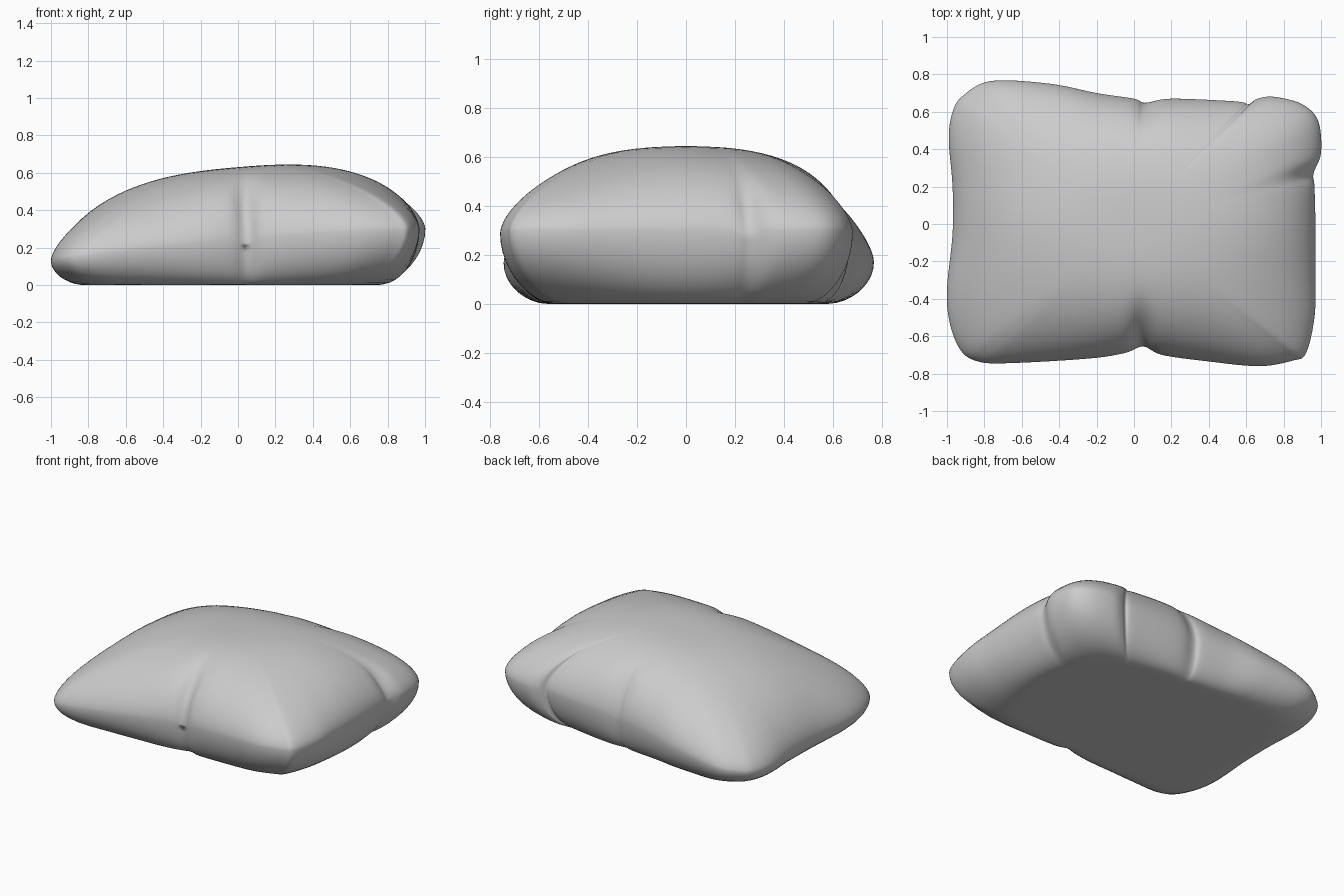
import bpy, bmesh, math
from mathutils import Vector

if "Cube" in bpy.data.objects:
    bpy.data.objects.remove(bpy.data.objects["Cube"])

# Seam outline seen from above, counter-clockwise, including the pinched folds
OUTLINE = [(.97, -.3), (.97, 0), (.965, .2), (.96, .27), (1, .38), (.985, .55), (.9, .64),
           (.75, .68), (.66, .67), (.61, .64), (.55, .655), (.2, .67), (.06, .648), (0, .67),
           (-.2, .70), (-.45, .75), (-.76, .765), (-.91, .69), (-.97, .6), (-.99, .45),
           (-.97, .2), (-.97, -.05), (-1, -.35), (-.985, -.53), (-.93, -.67), (-.85, -.73),
           (-.7, -.745), (-.25, -.72), (-.05, -.69), (.05, -.655), (.15, -.7), (.4, -.735),
           (.67, -.76), (.85, -.73), (.92, -.69), (.965, -.5)]


def smooth_loop(points, steps):
    """Closed Catmull-Rom curve through the points."""
    pts, out = [Vector(p) for p in points], []
    n = len(pts)
    for i in range(n):
        a, b, c, d = (pts[(i + k) % n] for k in (-1, 0, 1, 2))
        for j in range(steps):
            t = j / steps
            out.append(.5 * (2 * b + (c - a) * t + (2 * a - 5 * b + 4 * c - d) * t * t
                             + (3 * b - a - 3 * c + d) * t ** 3))
    return out


def seam_height(x):
    return .245 + .085 * x - .03 * x * x


def bump(x, y, cx, cy, wx, wy):
    return math.exp(-((x - cx) / wx) ** 2 - ((y - cy) / wy) ** 2)


def plan(o, r):
    """Rings change from an ellipse in the middle to the outline at the seam."""
    t = math.atan2(o.y / .7, o.x / .97)
    ellipse = Vector((.97 * math.cos(t), .71 * math.sin(t)))
    return ellipse.lerp(o, r ** 3) * r


def top_point(o, r):
    p = plan(o, r)
    z = seam_height(p.x) + .385 * max(0, 1 - r ** 2.8) ** .6
    # Soft troughs running up from the pinched folds
    z -= .045 * bump(p.x, p.y, .04, -.6, .06, .14)
    z -= .025 * bump(p.x, p.y, .93, .25, .09, .05)
    z -= .02 * bump(p.x, p.y, .06, .62, .06, .08)
    return (p.x, p.y, z)


def bottom_point(o, r):
    p = plan(o, r)
    s = seam_height(o.x)
    start = 1 - (.08 + .5 * s)
    q = min(1, max(0, (r - start) / (1 - start)))
    return (p.x, p.y, s * (1 - math.sqrt(1 - q * q)))


# Cushion body: top dome and flat underside joined along the seam
loop = smooth_loop(OUTLINE, 6)
n = len(loop)
bm = bmesh.new()
rows = []
for k in range(1, 29):
    r = math.sin(math.pi / 2 * k / 28)
    rows.append([bm.verts.new(top_point(o, r)) for o in loop])
for k in range(23, 0, -1):
    r = math.sin(math.pi / 2 * k / 24)
    rows.append([bm.verts.new(bottom_point(o, r)) for o in loop])
for a, b in zip(rows, rows[1:]):
    for i in range(n):
        j = (i + 1) % n
        bm.faces.new((a[i], b[i], b[j], a[j]))
for row, z in ((rows[0], .63), (rows[-1], 0)):
    pole = bm.verts.new((0, 0, z))
    for i in range(n):
        bm.faces.new((pole, row[i], row[(i + 1) % n]))
bmesh.ops.recalc_face_normals(bm, faces=bm.faces)
for f in bm.faces:
    f.smooth = True
mesh = bpy.data.meshes.new("cushion")
bm.to_mesh(mesh)
bm.free()
bpy.context.collection.objects.link(bpy.data.objects.new("cushion", mesh))
